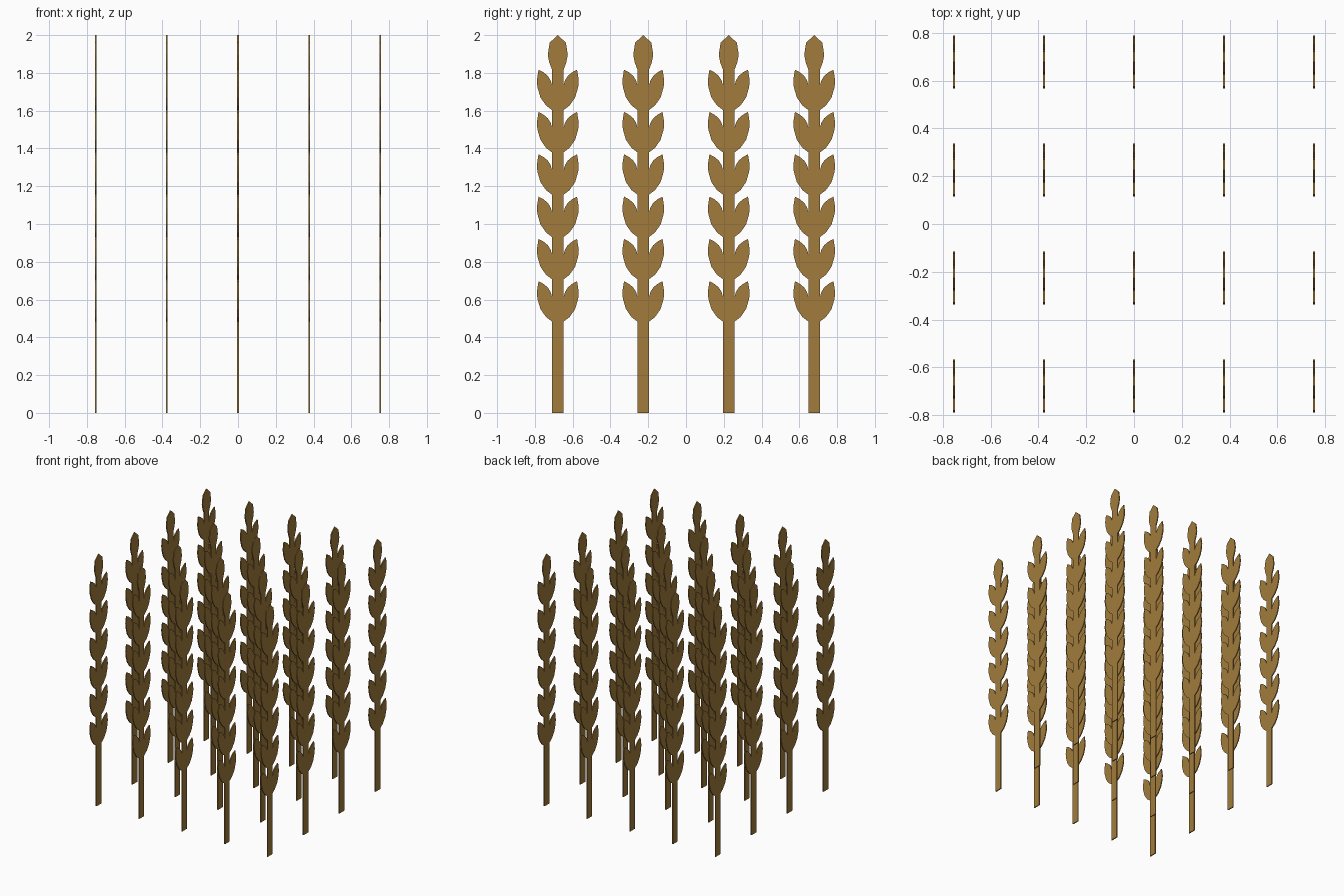
import bpy, bmesh

if "Cube" in bpy.data.objects:
    bpy.data.objects.remove(bpy.data.objects["Cube"])

THICK = 0.008
STEM = 0.03          # stem half width
PITCH = 0.224        # height between leaf pairs

mat = bpy.data.materials.new("wheat")
mat.diffuse_color = (0.36, 0.2, 0.045, 1)
mat.use_nodes = True
mat.node_tree.nodes["Principled BSDF"].inputs["Base Color"].default_value = mat.diffuse_color

# Half outline of one stalk (offset from the centre line, height)
leaf = [(STEM, 0.483), (0.062, 0.507), (0.092, 0.55), (0.108, 0.605), (0.111, 0.64),
        (0.102, 0.697), (0.076, 0.683), (0.053, 0.664), (0.038, 0.64), (STEM, 0.612)]
half = [(STEM, 0)]
for i in range(6):
    half += [(y, z + i * PITCH) for y, z in leaf]
# Pointed bud at the top
half += [(STEM, 1.815), (0.045, 1.855), (0.053, 1.895), (0.043, 1.96)]
outline = half + [(0, 2.0)] + [(-y, z) for y, z in reversed(half)]

# Flat stalk cut-out with a little thickness
bm = bmesh.new()
face = bm.faces.new([bm.verts.new((-THICK / 2, y, z)) for y, z in outline])
ext = bmesh.ops.extrude_face_region(bm, geom=[face])
bmesh.ops.translate(bm, vec=(THICK, 0, 0),
                    verts=[g for g in ext["geom"] if isinstance(g, bmesh.types.BMVert)])
bmesh.ops.recalc_face_normals(bm, faces=bm.faces)
mesh = bpy.data.meshes.new("wheat_stalk")
bm.to_mesh(mesh)
bm.free()
mesh.materials.append(mat)

# Field of stalks: five rows of four
for i in range(5):
    for j in range(4):
        stalk = bpy.data.objects.new(f"wheat_stalk_{i + 1}_{j + 1}", mesh)
        stalk.location = ((i - 2) * 0.377, (j - 1.5) * 0.4525, 0)
        bpy.context.collection.objects.link(stalk)
